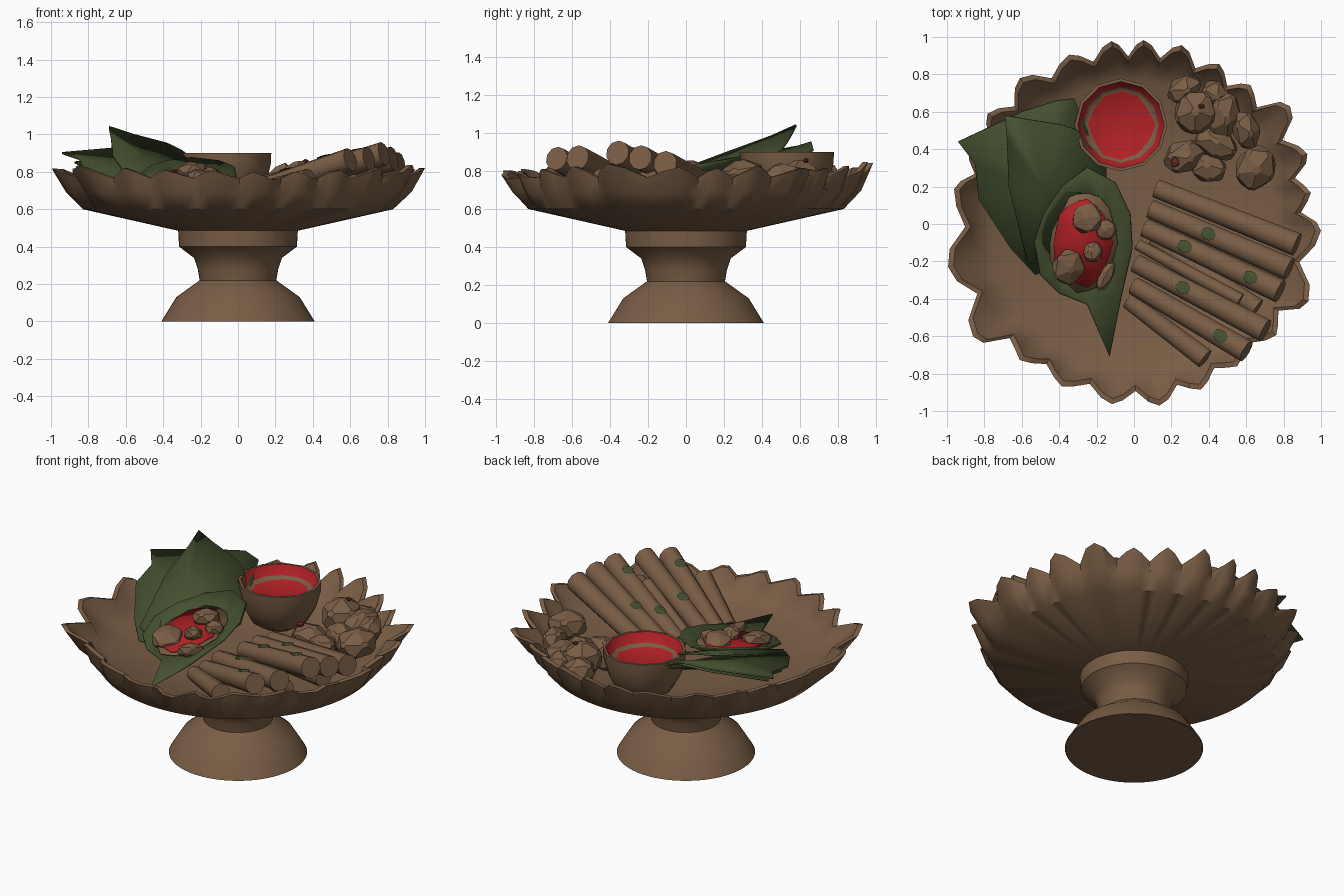
import bpy, bmesh, math, random
from mathutils import Vector

if "Cube" in bpy.data.objects:
    bpy.data.objects.remove(bpy.data.objects["Cube"])

random.seed(4)


def material(name, rgb):
    m = bpy.data.materials.new(name)
    m.diffuse_color = (*rgb, 1)
    m.use_nodes = True
    m.node_tree.nodes["Principled BSDF"].inputs["Base Color"].default_value = m.diffuse_color
    return m


BROWN = material("clay brown", (0.192, 0.110, 0.060))
RED = material("paste red", (0.43, 0.015, 0.018))
GREEN = material("leaf green", (0.058, 0.080, 0.029))
SPOT = material("dark red", (0.15, 0.022, 0.014))


def finish(name, verts, faces, mats, smooth=None, index=None):
    me = bpy.data.meshes.new(name)
    me.from_pydata([tuple(v) for v in verts], [], faces)
    ob = bpy.data.objects.new(name, me)
    bpy.context.collection.objects.link(ob)
    for m in mats:
        me.materials.append(m)
    if index:
        for p in me.polygons:
            p.material_index = index[p.index]
    if smooth:
        bpy.ops.object.select_all(action='DESELECT')
        ob.select_set(True)
        bpy.context.view_layer.objects.active = ob
        bpy.ops.object.shade_smooth_by_angle(angle=math.radians(smooth))
    return ob


def rings(rows, center=(0, 0, 0), cap=None, angles=None):
    """Join rings of (r, z) samples; cap is the height of a closing centre point."""
    n = len(rows[0])
    verts, faces = [], []
    for row in rows:
        for i, (r, z) in enumerate(row):
            a = angles[i] if angles else 2 * math.pi * i / n
            verts.append((center[0] + r * math.cos(a), center[1] + r * math.sin(a), center[2] + z))
    for k in range(len(rows) - 1):
        for i in range(n):
            j = (i + 1) % n
            faces.append((k * n + i, k * n + j, k * n + n + j, k * n + n + i))
    if cap is not None:
        verts.append((center[0], center[1], center[2] + cap))
        b = (len(rows) - 1) * n
        faces += [(b + i, b + (i + 1) % n, len(verts) - 1) for i in range(n)]
    return verts, faces


# Irregular petals as (angle, tip radius)
tips = [(-2, 1.0), (10, .96), (22, 1.0), (37, 1.045), (50, .97), (62, .97), (75, .99), (87, .985), (97, .985),
        (111, .97), (128, .99), (143, .98), (156, .97), (169, .98), (193, 1.02), (215, 1.05), (230, .95),
        (246, .95), (263, .97), (278, .98), (292, .955), (306, .94), (322, .965), (336, 1.02)]
angles, reach, heights = [], [], []
for i, (a, r) in enumerate(tips):
    b, rb = tips[(i + 1) % len(tips)]
    b += 360 if b < a else 0
    z = .83 - .04 * max(0, -math.sin(math.radians(a))) ** 2 + random.uniform(-.02, .02)
    valley = .895 + .4 * ((r + rb) / 2 - .98)
    for t, rr, zz in ((0, r, z), (.22, r - .025, z - .02), (.5, valley, .765), (.78, rb - .025, .80)):
        angles.append(math.radians(a + (b - a) * t))
        reach.append(rr)
        heights.append(zz)


def rim_row(push, share, z0=None):
    """A ring following the petal outline; share blends it towards a plain circle at r=.83."""
    return [(.83 + (r - .83) * share + push, z if z0 is None else z0 + (z - .76) * .15)
            for r, z in zip(reach, heights)]


# Pedestal and dish in one shell
profile = [(.41, 0), (.33, .13), (.205, .22), (.215, .28), (.235, .34), (.315, .40), (.32, .485), (.83, .60)]
n = len(reach)
rows = [[p] * n for p in profile]
rows += [rim_row(.015, .5, .685), rim_row(0, 1), rim_row(-.03, 1), rim_row(-.01, .28, .69),
         [(.76, .635)] * n, [(.4, .605)] * n]
v, f = rings(rows, cap=.60, angles=angles)
finish("pedestal_dish", v, f, [BROWN], 42)
v, f = rings([[(.41, 0)] * 24], cap=0)
finish("foot_bottom", v, f, [BROWN])

# Small bowl of red paste, with a ragged brown ring inside
N = 12
bowl = [(.10, .61), (.17, .65), (.22, .74), (.245, .84), (.248, .90), (.232, .90), (.203, .84)]
rows = [[p] * N for p in bowl]
rows.append([(.178 + random.uniform(-.014, .012), .825) for _ in range(N)])
v, f = rings(rows, (-.07, .53, 0), .81)
kinds = [0] * (N * 5) + [1] * N + [0] * N + [1] * N
finish("paste_bowl", v, f, [BROWN, RED], 40, kinds)


# Leaves: fans of faces about a midrib point, with an optional inner ring for a cupped leaf
def leaf(name, middle, outline, mat=GREEN, thick=.012, ring=None):
    n = len(outline)
    verts = [middle] + (ring or []) + outline
    faces = [(0, i + 1, (i + 1) % n + 1) for i in range(n)]
    if ring:
        faces += [(i + 1, n + i + 1, n + (i + 1) % n + 1, (i + 1) % n + 1) for i in range(n)]
    ob = finish(name, verts, faces, [mat], 40)
    s = ob.modifiers.new("thickness", 'SOLIDIFY')
    s.thickness = thick
    s.offset = 0
    return ob


back_leaf = [(-.94, .44, .90), (-.85, .32, .87), (-.83, .13, .83), (-.66, -.13, .74), (-.53, -.27, .69),
             (-.25, -.2, .64), (-.18, .3, .74), (-.25, .5, .84), (-.32, .67, .91), (-.41, .66, .95),
             (-.6, .60, .93)]
leaf("back_leaf", (-.5, .2, .81), back_leaf)
leaf("under_leaf", (-.48, .2, .75), [(x * .93, y * .9, z - .05) for x, y, z in back_leaf])
leaf("tall_leaf", (-.48, .18, .86),
     [(-.69, .58, 1.04), (-.68, .46, .985), (-.67, .2, .89), (-.57, -.2, .74), (-.4, -.25, .67),
      (-.15, .05, .70), (-.15, .3, .80), (-.3, .5, .91), (-.38, .53, .95), (-.57, .56, 1.0)])


# Front leaf: a gently sloping floor with raised edges
def slope(x, y, lift=0):
    return (x, y, .735 + .21 * (y + .1) + lift)


front = [(-.13, -.71, .055), (-.07, -.4, .03), (-.01, -.13, .05), (-.02, .05, .06), (-.1, .22, .055),
         (-.25, .30, .055), (-.38, .2, .06), (-.48, .05, .06), (-.53, -.1, .05), (-.5, -.27, .04),
         (-.4, -.37, .03), (-.25, -.43, .03)]
leaf("front_leaf", slope(-.275, -.10), [slope(*p) for p in front],
     ring=[slope(-.275 + .19 * math.cos(a), -.10 + .28 * math.sin(a))
           for a in (math.atan2((y + .1) / .28, (x + .275) / .19) for x, y, _ in front)])


# Paste on the front leaf: ragged brown patch with a red patch over it
def patch(name, rx, ry, lift, mat):
    pts = []
    for i in range(18):
        a = 2 * math.pi * i / 18
        k = random.uniform(.92, 1.06)
        pts.append(slope(-.275 + rx * k * math.cos(a), -.10 + ry * k * math.sin(a), lift + .006))
    leaf(name, slope(-.275, -.10, lift), pts, mat, .006)


patch("paste_edge", .18, .27, .013, BROWN)
patch("paste_red", .155, .235, .022, RED)


# Nuts: faceted balls
def ball(name, loc, scale, turn=0, mat=BROWN, tilt=0):
    bpy.ops.mesh.primitive_ico_sphere_add(subdivisions=1, radius=1, location=loc, rotation=(tilt, tilt, turn))
    ob = bpy.context.object
    ob.name = name
    ob.scale = scale
    if min(scale) > .03:   # blunt the corners of whole nuts
        bm = bmesh.new()
        bm.from_mesh(ob.data)
        bmesh.ops.bevel(bm, geom=bm.verts[:], offset=.22, affect='VERTICES', segments=1)
        bm.to_mesh(ob.data)
        bm.free()
    ob.data.materials.append(mat)
    return ob


nuts = [(.33, .60, .75, .13, .14, .12), (.65, .30, .77, .12, .14, .10), (.27, .36, .68, .13, .10, .10),
        (.60, .50, .76, .08, .12, .09), (.44, .43, .70, .14, .09, .10), (.27, .72, .73, .11, .08, .09),
        (.48, .58, .73, .10, .15, .10), (.43, .69, .73, .09, .09, .08), (.40, .30, .68, .11, .09, .08),
        (-.25, .03, .80, .095, .095, .06), (-.35, -.23, .74, .10, .11, .06), (-.22, -.15, .77, .06, .065, .05),
        (-.15, -.28, .73, .04, .10, .05), (-.15, -.03, .78, .065, .065, .05)]
for i, (x, y, z, a, b, c) in enumerate(nuts):
    ball(f"nut_{i}", (x, y, z), (a, b, c), random.uniform(-.5, .5), tilt=random.uniform(-.3, .3))
ball("nut_spot_0", (.36, .63, .855), (.02, .015, .014), mat=SPOT)
ball("nut_spot_1", (.22, .33, .765), (.024, .03, .016), mat=SPOT)

# Rolled leaves: tapered rods resting on the dish rim; specks are fractions along a rod
rolls = [((.12, .19, .69), (.87, -.11, .84), .066, []),
         ((.09, .08, .70), (.83, -.24, .87), .066, [.43]),
         ((.06, -.02, .69), (.78, -.36, .895), .066, [.31, .8]),
         ((.02, -.11, .66), (.57, -.41, .79), .040, []),
         ((.01, -.21, .69), (.70, -.57, .87), .066, [.38]),
         ((.00, -.33, .67), (.60, -.68, .865), .064, [.79]),
         ((-.03, -.41, .66), (.38, -.72, .76), .058, []),
         ((.10, -.08, .65), (.66, -.45, .76), .055, []),
         ((.12, .06, .65), (.76, -.20, .76), .055, [])]
for i, (a, b, r, specks) in enumerate(rolls):
    a, b = Vector(a), Vector(b)
    d = b - a
    bpy.ops.mesh.primitive_cone_add(vertices=10, radius1=r * .8, radius2=r, depth=d.length,
                                    location=(a + b) / 2, rotation=d.to_track_quat('Z', 'Y').to_euler())
    ob = bpy.context.object
    ob.name = f"roll_{i}"
    ob.data.materials.append(BROWN)
    bpy.ops.object.shade_smooth_by_angle(angle=math.radians(40))
    up = (Vector((0, 0, 1)) - d * (d.z / d.length_squared)).normalized()
    for k, t in enumerate(specks):
        s = ball(f"speck_{i}_{k}", a + d * t + up * r * (.8 + .2 * t), (.048, .038, .005), mat=GREEN)
        s.rotation_euler = d.to_track_quat('X', 'Z').to_euler()
